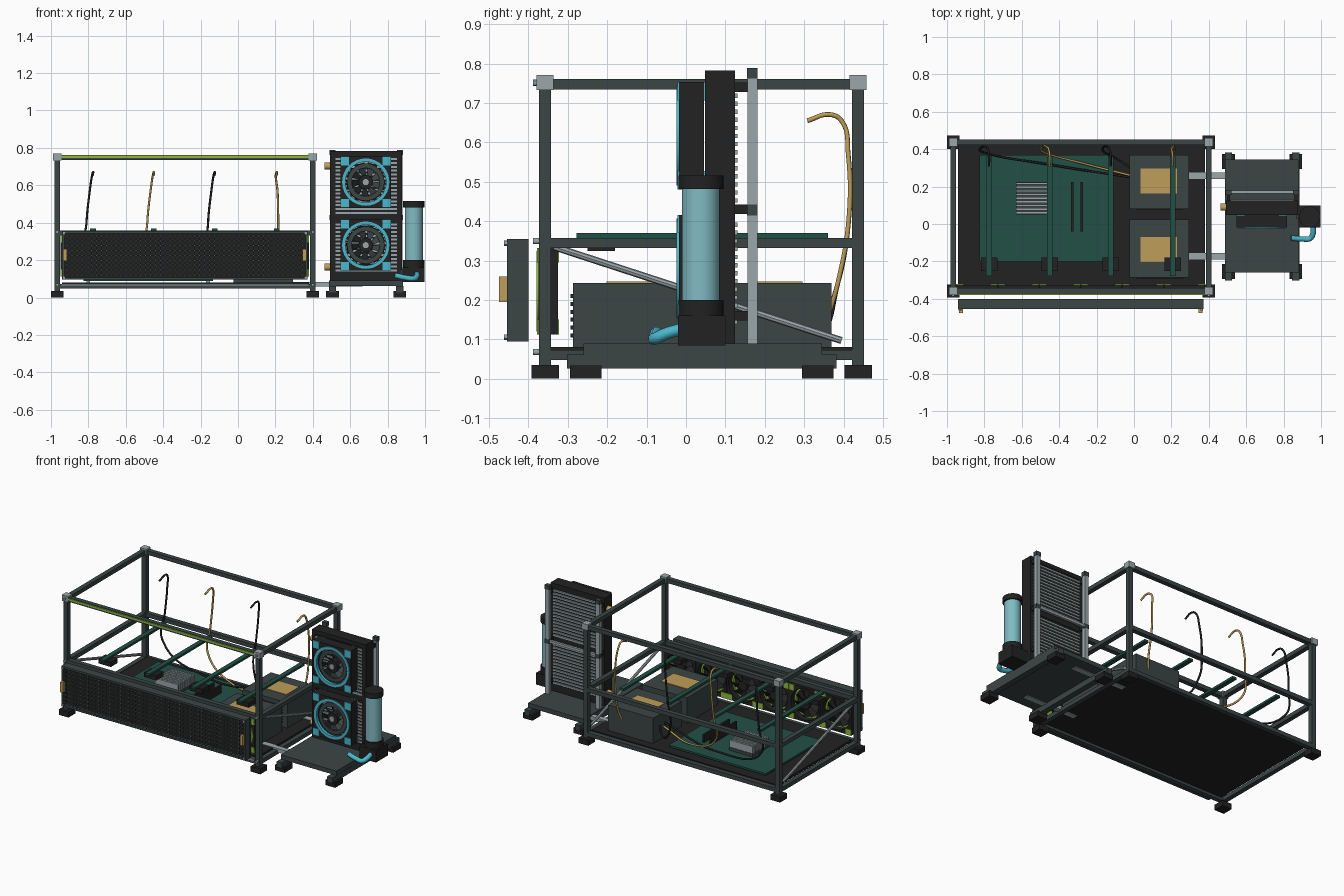
import bpy, bmesh
from math import cos, sin, pi, tau
from mathutils import Vector, Matrix

cube = bpy.data.objects.get("Cube")
if cube:
    bpy.data.objects.remove(cube)


def material(name, r, g, b):
    m = bpy.data.materials.new(name)
    m.use_nodes = True
    m.diffuse_color = (r, g, b, 1)
    m.node_tree.nodes["Principled BSDF"].inputs["Base Color"].default_value = (r, g, b, 1)
    return m


SLATE = material("slate metal", .044, .06, .06)
BLACK = material("black plastic", .016, .016, .016)
TEAL = material("dark teal board", .016, .08, .06)
GREY = material("pale grey metal", .33, .39, .41)
MESH = material("mesh grey", .09, .105, .105)
GLASS = material("pale cyan glass", .22, .5, .55)
CYAN = material("bright cyan", .07, .48, .62)
GOLD = material("brass", .52, .34, .1)
LIME = material("lime", .26, .48, .05)


def finish(name, bm, mat, smooth=False):
    bmesh.ops.recalc_face_normals(bm, faces=bm.faces)
    me = bpy.data.meshes.new(name)
    bm.to_mesh(me)
    bm.free()
    me.materials.append(mat)
    ob = bpy.data.objects.new(name, me)
    bpy.context.scene.collection.objects.link(ob)
    if smooth:
        bpy.ops.object.select_all(action="DESELECT")
        ob.select_set(True)
        bpy.context.view_layer.objects.active = ob
        bpy.ops.object.shade_smooth_by_angle()
    return ob


def boxes(name, mat, spans):
    """One object from boxes, each given as x, y and z ranges."""
    bm = bmesh.new()
    for span in spans:
        size = [b - a for a, b in span]
        mid = [(a + b) / 2 for a, b in span]
        bmesh.ops.create_cube(bm, size=1, matrix=Matrix.Translation(mid) @ Matrix.Diagonal((*size, 1)))
    return finish(name, bm, mat)


def about(c, h):
    return (c - h, c + h)


def rod(name, mat, a, b, r, sides=24):
    a, b = Vector(a), Vector(b)
    bm = bmesh.new()
    turn = (b - a).to_track_quat("Z", "Y").to_matrix().to_4x4()
    bmesh.ops.create_cone(bm, cap_ends=True, segments=sides, radius1=r, radius2=r,
                          depth=(b - a).length, matrix=Matrix.Translation((a + b) / 2) @ turn)
    return finish(name, bm, mat, sides > 8)


def tube(name, mat, points, r):
    cu = bpy.data.curves.new(name, "CURVE")
    cu.dimensions = "3D"
    cu.bevel_depth, cu.bevel_resolution, cu.resolution_u = r, 2, 8
    cu.use_fill_caps = True
    sp = cu.splines.new("BEZIER")
    sp.bezier_points.add(len(points) - 1)
    for p, co in zip(sp.bezier_points, points):
        p.co = co
        p.handle_left_type = p.handle_right_type = "AUTO"
    cu.materials.append(mat)
    bpy.context.scene.collection.objects.link(bpy.data.objects.new(name, cu))


def ring(name, mat, x, z, y, outer, inner, square=False, n=32):
    """Ring around the y axis; its outside may be square."""
    bm = bmesh.new()
    loops = []
    for r, yy, sq in ((outer, y[0], square), (inner, y[0], False), (inner, y[1], False), (outer, y[1], square)):
        loop = []
        for i in range(n):
            c, s = cos(tau * i / n), sin(tau * i / n)
            k = r / max(abs(c), abs(s)) if sq else r
            loop.append(bm.verts.new((x + k * c, yy, z + k * s)))
        loops.append(loop)
    for a, b in zip(loops, loops[1:] + loops[:1]):
        for i in range(n):
            j = (i + 1) % n
            bm.faces.new((a[i], a[j], b[j], b[i]))
    return finish(name, bm, mat, True)


def fan(name, x, z, y0, y1, half, accent, disc):
    ring(name + "_frame", BLACK, x, z, (y0, y1), half, half * .9, True)
    ring(name + "_ring", accent, x, z, (y0 - .006, y0 + .012), half * .93, half * .8)
    pad, off = half * .17, half * .83
    boxes(name + "_corner_pads", accent,
          [(about(x + sx * off, pad), yy, about(z + sz * off, pad))
           for sx in (-1, 1) for sz in (-1, 1) for yy in ((y0 - .004, y0 + .004), (y1 - .003, y1 + .003))])
    bm = bmesh.new()
    for i in range(9):
        a = tau * i / 9
        pts = [(half * .2, a, y0 + .012), (half * .78, a + .25, y0 + .012),
               (half * .78, a + .75, y1 - .01), (half * .2, a + .6, y1 - .01)]
        bm.faces.new([bm.verts.new((x + r * cos(t), yy, z + r * sin(t))) for r, t, yy in pts])
    finish(name + "_blades", bm, disc)
    rod(name + "_motor", BLACK, (x, y0 + .003, z), (x, y1 - .004, z), half * .28)
    rod(name + "_hub", GREY, (x, y0 - .003, z), (x, y0 + .004, z), half * .12)


# Open frame
XS, YS = (-.967, .4), (-.358, .437)
FX, FY = XS, YS
t = .015
corners = [(x, y) for x in XS for y in YS]
boxes("frame_posts", SLATE, [(about(x, t), about(y, t), (.03, .75)) for x, y in corners])
LEVELS = (.06, .345, .748)
boxes("long_rails", SLATE, [(FX, about(y, t), about(z, .013)) for y in YS for z in LEVELS])
boxes("side_rails", SLATE, [(about(x, t), FY, about(z, .013)) for x in XS for z in LEVELS])
boxes("frame_feet", BLACK, [(about(x, .034), about(y, .035), (0, .035)) for x, y in corners])
boxes("corner_blocks", GREY, [(about(x, .022), about(y, .022), (.733, .771)) for x, y in corners])
boxes("light_strip", LIME, [((-.945, .378), (-.379, -.372), (.746, .758))])
boxes("lower_front_trim", GREY, [((-.945, .378), (-.377, -.372), (.064, .073))])
for x in XS:
    rod("side_brace", GREY, (x, -.335, .335), (x, .395, .097), .009, 8)
    for z in (.068, .35, .752):
        rod("frame_bolt", GREY, (x, -.388, z), (x, -.37, z), .008, 12)

# Floor tray, board and its parts
boxes("floor_tray", BLACK, [((-.94, .38), (-.343, .422), (.064, .08))])
boxes("main_board", TEAL, [((-.826, -.135), (-.2, .368), (.088, .1))])
boxes("board_standoffs", GREY, [(about(x, .01), about(y, .01), (.08, .088)) for x in (-.8, -.16) for y in (-.17, .34)])
boxes("heat_sink_base", SLATE, [((-.63, -.465), (.052, .225), (.1, .12))])
boxes("heat_sink_fins", GREY, [((-.63, -.465), about(.06 + i * .0195, .006), (.12, .165)) for i in range(9)])
boxes("memory_sticks", BLACK, [(about(x, .006), (-.04, .225), (.1, .15)) for x in (-.33, -.28)])

# Power supplies
for i, (y0, y1) in enumerate(((-.287, .025), (.08, .37))):
    mid = (y0 + y1) / 2 + (.005 if i else -.005)
    boxes("power_supply", SLATE, [((-.025, .295), (y0, y1), (.08, .243))])
    boxes("power_supply_label", GOLD, [((.036, .23), about(mid, .066), (.243, .247))])
    boxes("power_supply_vents", BLACK, [((.01, .26), (y0 - .006, y0 + .002), about(.11 + .02 * k, .005)) for k in range(6)])

# Card support bars with clamps
BARS = (-.775, -.45, -.125, .207)
boxes("support_bars", TEAL, [(about(x, .015), (-.278, .36), (.356, .37)) for x in BARS])
boxes("bar_clamps", BLACK, [(about(x, .044), (-.25, -.18), (.325, .356)) for x in BARS])

# Power cables
STARTS = ((-.02, .25, .17), (-.02, .26, .15), (-.02, .3, .17), (.2, .365, .17))
for i, (x, start) in enumerate(zip(BARS, STARTS)):
    lean = .035 if i < 3 else -.008
    sx, sy, sz = start
    path = [start]
    if i < 3:
        path.append((sx + (x - sx) * .55, sy + (.38 - sy) * .5, .12))
    path += [(x - lean, .385, .24), (x - lean, .413, .4), (x - lean * .5, .412, .57),
             (x - .005, .395, .655), (x, .365, .671), (x, .308, .655)]
    tube("power_cable", GOLD if i % 2 else BLACK, path, .006)

# Front intake fans
for i in range(6):
    fan("intake_fan", -.84 + i * .222, .2225, -.374, -.325, .11, LIME, BLACK)

# Front mesh panel
X0, X1, Z0, Z1, Y0, Y1 = -.94, .372, .095, .355, -.455, -.4
b = .012
boxes("panel_frame", SLATE, [((X0, X1), (Y0, Y1), z) for z in ((Z0, Z0 + b), (Z1 - b, Z1))]
      + [(x, (Y0, Y1), (Z0, Z1)) for x in ((X0, X0 + b), (X1 - b, X1))])
boxes("panel_backing", BLACK, [((X0, X1), (Y1 - .02, Y1 - .004), (Z0 + .002, Z1 - .002))])
nx, nz = 50, 10
boxes("panel_mesh", MESH,
      [(about(X0 + (X1 - X0) * i / nx, .0025), (Y0 + .003, Y0 + .008), (Z0, Z1)) for i in range(1, nx)]
      + [((X0, X1), (Y0 + .002, Y0 + .007), about(Z0 + (Z1 - Z0) * i / nz, .0025)) for i in range(1, nz)])
boxes("panel_handles", GOLD, [(about(x, .01), (-.475, Y0), (.195, .26)) for x in (-.925, .356)])
for x in (X0 + .01, X1 - .01):
    for z in (.106, .344):
        rod("panel_bolt", GREY, (x, Y0 - .007, z), (x, Y0, z), .007, 12)

# Radiator stand, linked to the frame
SX, SY = (.505, .865), (-.255, .335)
boxes("stand_plate", SLATE, [((.487, .883), (-.26, .345), (.062, .09))])
boxes("stand_runners", SLATE, [(about(x, .019), (-.302, .382), (.026, .062)) for x in SX])
boxes("stand_feet", BLACK, [(about(x, .034), about(y, .04), (0, .034)) for x in SX for y in SY])
boxes("link_bars", GREY, [((.295, .665), about(y, .017), (.058, .083)) for y in (.258, -.172)])

# Radiator
boxes("radiator_core", BLACK, [((.52, .85), (.056, .122), (.11, .78))])
boxes("radiator_tanks", BLACK, [(x, (.048, .125), (.09, .783)) for x in ((.493, .52), (.85, .877))]
      + [((.493, .877), (.048, .125), z) for z in ((.757, .783), (.09, .135), (.413, .447))])
boxes("radiator_fins", GREY, [((.515, .855), (.048, .131), about(.145 + i * .0205, .0055))
                              for i in range(30) if i != 14 and i != 13])
boxes("radiator_posts", GREY, [(about(x, .014), (.156, .181), (.09, .765)) for x in SX])
boxes("post_caps", SLATE, [(about(x, .016), (.155, .182), z) for x in SX for z in ((.762, .789), (.415, .442))])
boxes("radiator_cross_bar", GREY, [((.505, .865), (.162, .178), (.421, .437))])
boxes("radiator_brackets", BLACK, [(about(x, .008), (.12, .157), about(z, .012)) for x in SX for z in (.16, .43, .74)])
for z in (.28, .617):
    fan("radiator_fan", .683, z, -.018, .046, .136, CYAN, SLATE)
    ring("fan_grille", SLATE, .683, z, (-.012, -.006), .1, .075)
for z in (.163, .703):
    rod("hose_fitting", GOLD, (.463, .09, z), (.495, .09, z), .019, 16)

# Coolant reservoir and pump
RX, RY = .94, .038
rod("reservoir_glass", GLASS, (RX, RY, .195), (RX, RY, .485), .048, 32)
rod("reservoir_top_cap", BLACK, (RX, RY, .482), (RX, RY, .516), .057, 32)
rod("reservoir_bottom_cap", BLACK, (RX, RY, .16), (RX, RY, .2), .057, 32)
boxes("pump_block", BLACK, [((.88, .997), (-.02, .1), (.084, .16))])
boxes("pump_mount", SLATE, [((.865, .885), (.03, .1), (.09, .15))])
tube("coolant_hose", CYAN, [(.957, -.015, .125), (.957, -.05, .115), (.94, -.078, .102),
                            (.9, -.08, .105), (.84, -.075, .118)], .015)
